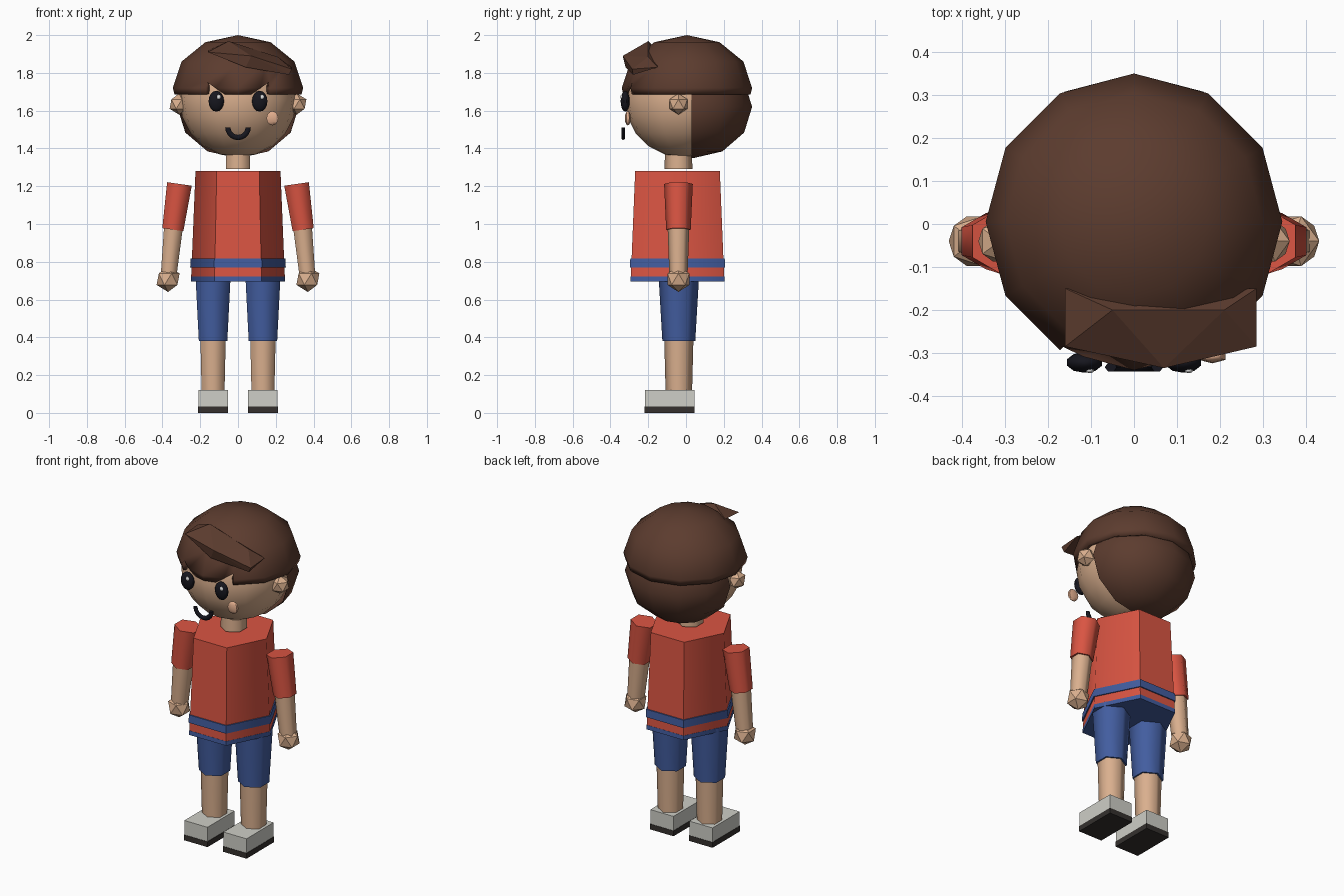
import bpy, bmesh, math
from mathutils import Vector, Matrix

if "Cube" in bpy.data.objects:
    bpy.data.objects.remove(bpy.data.objects["Cube"])


def material(name, rgb):
    m = bpy.data.materials.new(name)
    m.use_nodes = True
    m.diffuse_color = (*rgb, 1)
    m.node_tree.nodes["Principled BSDF"].inputs["Base Color"].default_value = (*rgb, 1)
    return m


SKIN = material("skin", (0.70, 0.43, 0.27))
RED = material("shirt_red", (0.70, 0.09, 0.055))
BLUE = material("shorts_blue", (0.055, 0.11, 0.35))
HAIR = material("hair_brown", (0.107, 0.045, 0.028))
BLACK = material("face_black", (0.008, 0.008, 0.013))
WHITE = material("eye_white", (0.9, 0.9, 0.9))
GREY = material("shoe_grey", (0.62, 0.62, 0.57))
SOLE = material("sole_dark", (0.035, 0.03, 0.027))
CHEEK = material("cheek", (0.74, 0.41, 0.26))
SIDES = (("right", -1), ("left", 1))
BODY_Y = -0.045


def finish(name, bm, mat, smooth=None):
    bmesh.ops.recalc_face_normals(bm, faces=bm.faces)
    me = bpy.data.meshes.new(name)
    bm.to_mesh(me)
    bm.free()
    me.materials.append(mat)
    if smooth:
        me.shade_smooth()
        me.set_sharp_from_angle(angle=math.radians(smooth))
    ob = bpy.data.objects.new(name, me)
    bpy.context.collection.objects.link(ob)
    return ob


def ellipsoid_mesh(center, radii, seg, rings):
    bm = bmesh.new()
    mat = Matrix.Translation(center) @ Matrix.Diagonal((*radii, 1))
    bmesh.ops.create_uvsphere(bm, u_segments=seg, v_segments=rings, radius=1, matrix=mat)
    return bm


def ico(name, center, r, mat):
    bm = bmesh.new()
    bmesh.ops.create_icosphere(bm, subdivisions=1, radius=r, matrix=Matrix.Translation(center))
    finish(name, bm, mat)


def box(name, center, size, mat):
    bm = bmesh.new()
    bmesh.ops.create_cube(bm, size=1, matrix=Matrix.Translation(center) @ Matrix.Diagonal((*size, 1)))
    finish(name, bm, mat)


def limb(name, a, b, ra, rb, mat, sides=6):
    """Tapered tube from a (top) to b (bottom), corners to the front and back."""
    a, b = Vector(a), Vector(b)
    axis = a - b
    tilt = Vector((0, 0, 1)).rotation_difference(axis).to_matrix().to_4x4()
    bm = bmesh.new()
    bmesh.ops.create_cone(bm, cap_ends=True, segments=sides, radius1=rb, radius2=ra,
                          depth=axis.length, matrix=Matrix.Translation((a + b) / 2) @ tilt
                          @ Matrix.Rotation(math.pi / 2, 4, "Z"))
    # put a corner on the front whichever way the primitive starts
    if sides == 6 and max(abs(v.co.y - a.y) for v in bm.verts) < 0.95 * max(ra, rb):
        bmesh.ops.rotate(bm, verts=bm.verts, cent=(a + b) / 2,
                         matrix=Matrix.Rotation(math.pi / 6, 3, axis.normalized()))
    return finish(name, bm, mat, 62)


def torso_band(name, z_top, z_bottom, r_top, r_bottom, mat):
    """Six-sided ring with corners at the sides and flat front and back."""
    bm = bmesh.new()
    loops = []
    for z, r in ((z_bottom, r_bottom), (z_top, r_top)):
        loops.append([bm.verts.new((r * math.cos(i * math.pi / 3),
                                    BODY_Y + r * 1.15 * math.sin(i * math.pi / 3), z))
                      for i in range(6)])
    low, high = loops
    bm.faces.new(low)
    bm.faces.new(high)
    for i in range(6):
        j = (i + 1) % 6
        bm.faces.new((low[i], low[j], high[j], high[i]))
    finish(name, bm, mat, 62)


# Shirt, stripe and waist
torso_band("shirt", 1.28, 0.72, 0.225, 0.248, RED)
torso_band("shirt_stripe", 0.817, 0.77, 0.251, 0.253, BLUE)
torso_band("waist", 0.721, 0.695, 0.249, 0.25, BLUE)

# Neck, head and back of the hair
limb("neck", (0, -0.04, 1.42), (0, -0.04, 1.29), 0.07, 0.074, SKIN)
finish("head", ellipsoid_mesh((0, -0.015, 1.66), (0.31, 0.31, 0.307), 16, 10), SKIN, 50)

bm = ellipsoid_mesh((0, 0.035, 1.62), (0.322, 0.315, 0.272), 12, 6)
bmesh.ops.bisect_plane(bm, geom=bm.verts[:] + bm.edges[:] + bm.faces[:],
                       plane_co=(0, 0.03, 0), plane_no=(0, -1, 0), clear_outer=True)
finish("back_hair", bm, HAIR, 50)

# Hair cap with a short skirt and two notches in the fringe
bm = ellipsoid_mesh((0, 0.005, 1.72), (0.345, 0.345, 0.28), 12, 6)
bmesh.ops.delete(bm, geom=[v for v in bm.verts if v.co.z < 1.70], context="VERTS")
rim = [e for e in bm.edges if e.is_boundary]
skirt = bmesh.ops.extrude_edge_only(bm, edges=rim)["geom"]
for v in skirt:
    if isinstance(v, bmesh.types.BMVert):
        v.co = Vector((v.co.x * 0.975, v.co.y * 0.975, 1.685))
for s in (-1, 1):
    def in_notch(f):
        c = f.calc_center_median()
        return 0 < s * c.x < 0.17 and c.y < -0.2 and c.z < 1.82
    point, normal = Vector((s * 0.09, 0, 1.70)), Vector((s * 0.055, 0, -0.08))
    faces = [f for f in bm.faces if in_notch(f)]
    edges = {e for f in faces for e in f.edges}
    verts = {v for f in faces for v in f.verts}
    bmesh.ops.bisect_plane(bm, geom=list(verts) + list(edges) + faces,
                           plane_co=point, plane_no=normal)
    gone = [f for f in bm.faces if in_notch(f)
            and (f.calc_center_median() - point).dot(normal) > 1e-4]
    bmesh.ops.delete(bm, geom=gone, context="FACES")
cap = finish("hair_cap", bm, HAIR, 50)
thick = cap.modifiers.new("thickness", "SOLIDIFY")
thick.thickness = 0.03
thick.offset = -1

# Swept tuft on the forehead
bm = bmesh.new()
for p in ((-0.16, -0.285, 1.91), (-0.16, -0.15, 1.92), (-0.05, -0.2, 1.968),
          (0.07, -0.335, 1.89), (0.04, -0.32, 1.83), (0.21, -0.2, 1.885),
          (0.285, -0.285, 1.82), (0.27, -0.28, 1.79), (0.285, -0.15, 1.83)):
    bm.verts.new(p)
bmesh.ops.convex_hull(bm, input=bm.verts)
finish("hair_tuft", bm, HAIR)

# Smile: half ring swept along an arc
bm = bmesh.new()
rings = []
for i in range(11):
    a = math.pi * (1 + i / 10)
    ring = []
    for k in range(6):
        t = k * math.pi / 3
        r = 0.054 + 0.014 * math.cos(t)
        ring.append(bm.verts.new((r * math.cos(a), -0.333 + 0.011 * math.sin(t),
                                  1.512 + r * math.sin(a))))
    rings.append(ring)
for p, q in zip(rings, rings[1:]):
    for k in range(6):
        bm.faces.new((p[k], p[k - 1], q[k - 1], q[k]))
bm.faces.new(rings[0])
bm.faces.new(rings[-1])
finish("smile", bm, BLACK, 62)

# Cheek spot
bm = ellipsoid_mesh((0.182, -0.308, 1.56), (0.036, 0.016, 0.038), 6, 6)
finish("cheek_spot", bm, CHEEK, 62)

for side, s in SIDES:
    # Face
    finish(side + "_eye", ellipsoid_mesh((s * 0.115, -0.322, 1.65), (0.043, 0.024, 0.055), 10, 8),
           BLACK, 50)
    finish(side + "_eye_glint", ellipsoid_mesh((s * 0.115 + 0.012, -0.34, 1.672),
                                               (0.011, 0.007, 0.013), 8, 6), WHITE, 50)
    ico(side + "_ear", (s * 0.312, -0.04, 1.635), 0.056, SKIN)

    # Arm
    limb(side + "_sleeve", (s * 0.31, -0.04, 1.212), (s * 0.345, -0.04, 0.97), 0.076, 0.065, RED)
    limb(side + "_forearm", (s * 0.34, -0.04, 1.0), (s * 0.368, -0.04, 0.72), 0.058, 0.048, SKIN)
    ico(side + "_hand", (s * 0.37, -0.04, 0.708), 0.068, SKIN)

    # Leg
    x = s * 0.132
    limb(side + "_shorts_leg", (x, -0.038, 0.72), (x, -0.038, 0.38), 0.107, 0.087, BLUE)
    limb(side + "_shin", (x, -0.038, 0.42), (x, -0.038, 0.11), 0.078, 0.07, SKIN)

    # Shoe
    box(side + "_shoe", (x, -0.087, 0.075), (0.156, 0.262, 0.09), GREY)
    box(side + "_sole", (x, -0.087, 0.0165), (0.16, 0.266, 0.033), SOLE)
